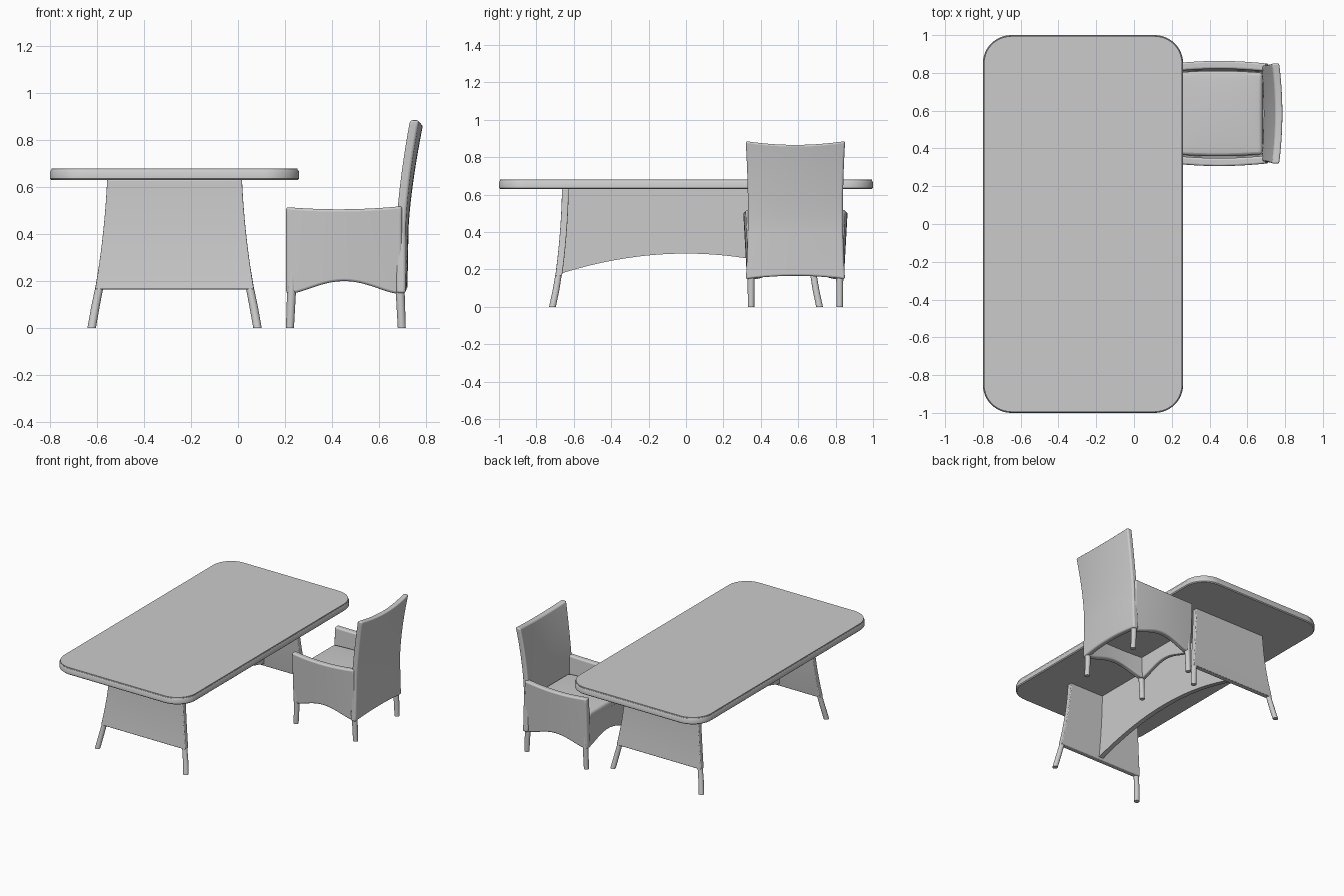
import bpy, bmesh
from math import sin, cos, pi

if "Cube" in bpy.data.objects:
    bpy.data.objects.remove(bpy.data.objects["Cube"])

TX = -0.27          # table centre line in x
CY = 0.585          # chair centre line in y


def finish(name, bm, bevel=0.0, segments=3):
    bmesh.ops.recalc_face_normals(bm, faces=bm.faces[:])
    me = bpy.data.meshes.new(name)
    bm.to_mesh(me)
    bm.free()
    ob = bpy.data.objects.new(name, me)
    bpy.context.collection.objects.link(ob)
    bpy.ops.object.select_all(action='DESELECT')
    bpy.context.view_layer.objects.active = ob
    ob.select_set(True)
    bpy.ops.object.shade_smooth_by_angle(angle=0.7)
    if bevel:
        m = ob.modifiers.new("round_edges", 'BEVEL')
        m.width, m.segments, m.limit_method = bevel, segments, 'ANGLE'
        m.angle_limit = 0.9
    return ob


def slab(name, f, nu=24, nv=16, bevel=0.0):
    """Closed curved panel; f(u, v, side) gives a point on side 0 or 1."""
    bm = bmesh.new()
    g = [[[bm.verts.new(f(i / nu, j / nv, s)) for j in range(nv + 1)]
          for i in range(nu + 1)] for s in (0, 1)]
    for a in g:
        for i in range(nu):
            for j in range(nv):
                bm.faces.new((a[i][j], a[i + 1][j], a[i + 1][j + 1], a[i][j + 1]))
    p, q = g
    for i in range(nu):
        for j in (0, nv):
            bm.faces.new((p[i][j], p[i + 1][j], q[i + 1][j], q[i][j]))
    for j in range(nv):
        for i in (0, nu):
            bm.faces.new((p[i][j], p[i][j + 1], q[i][j + 1], q[i][j]))
    return finish(name, bm, bevel)


def loft(name, rings):
    """Skin equal-length rings of points and cap both ends."""
    bm = bmesh.new()
    rs = [[bm.verts.new(c) for c in r] for r in rings]
    n = len(rs[0])
    for a, b in zip(rs, rs[1:]):
        for i in range(n):
            bm.faces.new((a[i], a[(i + 1) % n], b[(i + 1) % n], b[i]))
    bm.faces.new(rs[0])
    bm.faces.new(rs[-1])
    return finish(name, bm)


def leg(name, path):
    """Round leg through (x, y, z, radius) stations with level ends."""
    loft(name, [[(x + r * cos(k * pi / 8), y + r * sin(k * pi / 8), z)
                 for k in range(16)] for x, y, z, r in path])


def round_rect(hx, hy, rad, z, n=12):
    pts = []
    for k, (sx, sy) in enumerate(((1, 1), (-1, 1), (-1, -1), (1, -1))):
        for i in range(n + 1):
            a = (k + i / n) * pi / 2
            pts.append((TX + sx * (hx - rad) + rad * cos(a),
                        sy * (hy - rad) + rad * sin(a), z))
    return pts


def quad(a, m, b, t):
    """Smooth curve through a, m, b at t = 0, 0.5, 1."""
    return a * (1 - t) * (1 - 2 * t) + 4 * m * t * (1 - t) + b * t * (2 * t - 1)


def arch(u, flat=0.06, low=0.148, rise=0.052):
    t = min(max((u - flat) / (1 - 2 * flat), 0), 1)
    return low + rise * sin(pi * t) ** 1.3 if 0 < t < 1 else low


# table top: thick rim with a thin inset sheet on it
loft("table_top", [round_rect(0.53 - i, 1.0 - i, 0.15 - i, z) for i, z in
                   ((0.006, 0.63), (0, 0.636), (0, 0.666), (0.004, 0.672))])
loft("table_sheet", [round_rect(0.524, 0.994, 0.144, z) for z in (0.671, 0.68)])

# flared end panels and their splayed legs
for s in (-1, 1):
    def end_panel(u, v, side):
        hx = quad(0.338, 0.305, 0.287, v)
        y = quad(0.699, 0.674, 0.663, v) - 0.036 * side
        return TX + (2 * u - 1) * hx, s * y, 0.165 + 0.467 * v
    slab("table_end_panel", end_panel, 8, 14, 0.005)
    for sx in (-1, 1):
        leg("table_leg", [(TX + sx * hx, s * y, z, r) for hx, y, z, r in
                          ((0.353, 0.714, 0, 0.018), (0.337, 0.695, 0.09, 0.018),
                           (0.319, 0.68, 0.18, 0.017), (0.285, 0.655, 0.40, 0.015))])


# long middle panel with arched lower edge
def middle_panel(u, v, side):
    w = 2 * u - 1
    zb = 0.285 - 0.108 * w * w
    z = zb + (0.632 - zb) * v
    hy = quad(0.675, 0.655, 0.64, (z - 0.165) / 0.467)
    return TX + 0.034 * (side - 0.5), w * hy, z


slab("table_middle_panel", middle_panel, 32, 8)

# chair arms: bowed side panels with arched lower edge
for s in (-1, 1):
    def arm(u, v, side):
        zb, zt = arch(u), 0.515 - 0.045 * u * (1 - u) + 0.004 * u
        y = 0.249 + 0.017 * v + 0.013 * sin(pi * u) - 0.042 * side
        return 0.205 + 0.493 * u, CY + s * y, zb + (zt - zb) * v
    slab("chair_arm", arm, 32, 10, 0.01)


# chair back: leaning, bowed backwards, dipped at the top
def back(u, v, side):
    w = 2 * u - 1
    bow = 1 - w * w
    zb, zt = 0.148 + 0.018 * bow, 0.886 - 0.02 * bow
    z = zb + (zt - zb) * v
    t = max(0, (z - 0.42) / 0.466)
    x = 0.674 + 0.057 * t ** 1.5 + (0.008 + 0.013 * v) * bow + 0.039 * side
    hy = quad(0.265, 0.254, 0.266, v)
    return x, CY + w * hy, z


slab("chair_back", back, 20, 24, 0.01)


# front skirt below the seat
def skirt(u, v, side):
    zb = arch(u, 0.03)
    return 0.212 + 0.03 * side, CY + (2 * u - 1) * 0.225, zb + (0.36 - zb) * v


slab("chair_front_skirt", skirt, 24, 6, 0.006)


# seat base and soft cushion
def seat_base(u, v, side):
    return 0.225 + 0.465 * u, CY + (2 * v - 1) * 0.225, 0.30 + 0.055 * side


def cushion(u, v, side):
    crown = 0.012 * (sin(pi * u) * sin(pi * v)) ** 0.5 if 0 < u < 1 and 0 < v < 1 else 0
    hy = 0.216 + 0.01 * sin(pi * u)
    return (0.208 + 0.472 * u, CY + (2 * v - 1) * hy,
            0.345 + side * (0.05 + crown))


slab("chair_seat_base", seat_base, 2, 2)
slab("chair_cushion", cushion, 20, 20, 0.015)

# chair legs
for s in (-1, 1):
    y = CY + s * 0.237
    leg("chair_front_leg", [(0.221, y, 0, 0.017), (0.228, y, 0.16, 0.019), (0.23, y, 0.30, 0.018)])
    leg("chair_rear_leg", [(0.697, y, 0, 0.017), (0.69, y, 0.16, 0.019), (0.69, y, 0.30, 0.018)])
